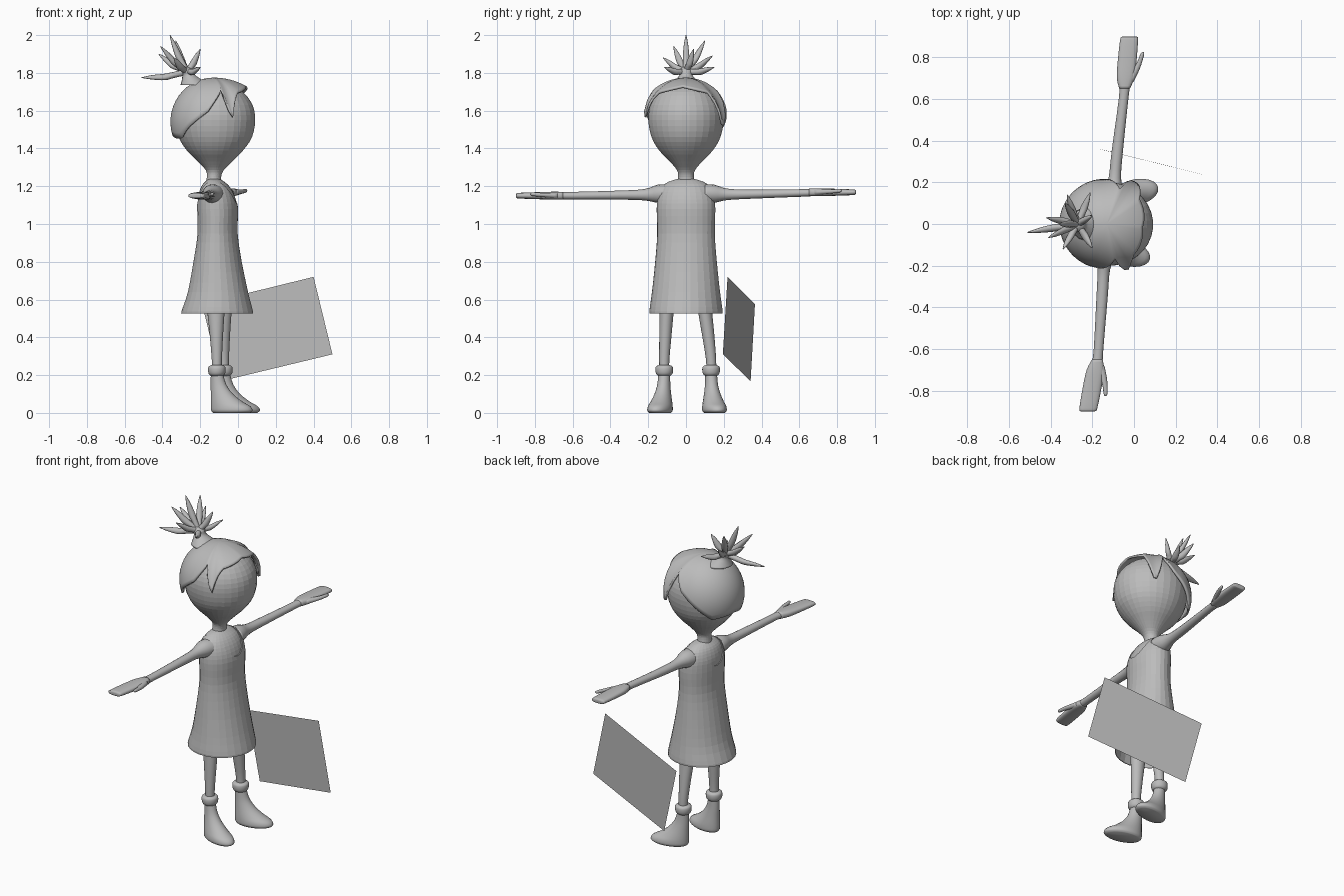
import bpy, bmesh, math
from mathutils import Vector as V

if "Cube" in bpy.data.objects:
    bpy.data.objects.remove(bpy.data.objects["Cube"])

grey = bpy.data.materials.new("plain grey")
grey.diffuse_color = (0.5, 0.5, 0.5, 1)
grey.use_nodes = True
grey.node_tree.nodes["Principled BSDF"].inputs["Base Color"].default_value = grey.diffuse_color

TURN = 0.1                                   # the figure is turned slightly about z
FWD = V((math.cos(TURN), -math.sin(TURN), 0))
SIDE = V((math.sin(TURN), math.cos(TURN), 0))
UP = V((0, 0, 1))


def finish(name, bm, smooth=False):
    bmesh.ops.recalc_face_normals(bm, faces=bm.faces)
    me = bpy.data.meshes.new(name)
    bm.to_mesh(me)
    bm.free()
    me.materials.append(grey)
    ob = bpy.data.objects.new(name, me)
    bpy.context.collection.objects.link(ob)
    if smooth:
        for p in me.polygons:
            p.use_smooth = True
    return ob


def spline(rows, k):
    """Catmull-Rom through rows of numbers, k steps per span."""
    out = []
    for i in range(len(rows) - 1):
        a, b, c, d = rows[max(i - 1, 0)], rows[i], rows[i + 1], rows[min(i + 2, len(rows) - 1)]
        for j in range(k):
            t = j / k
            out.append([0.5 * (2 * q + (r - p) * t + (2 * p - 5 * q + 4 * r - s) * t * t
                        + (3 * q - p - 3 * r + s) * t ** 3) for p, q, r, s in zip(a, b, c, d)])
    return out + [list(rows[-1])]


def loft(name, rows, u, v, n=24, k=3, power=1.0, smooth=False):
    """Closed skin over elliptical rings; row = x, y, z, radius along u, radius along v."""
    bm = bmesh.new()
    rings = []
    for x, y, z, ru, rv in spline(rows, k):
        ring = []
        for i in range(n):
            a = 2 * math.pi * i / n
            c, s = math.cos(a), math.sin(a)
            c, s = math.copysign(abs(c) ** power, c), math.copysign(abs(s) ** power, s)
            ring.append(bm.verts.new(V((x, y, z)) + u * c * ru + v * s * rv))
        rings.append(ring)
    for a, b in zip(rings, rings[1:]):
        for i in range(n):
            bm.faces.new((a[i], a[(i + 1) % n], b[(i + 1) % n], b[i]))
    bm.faces.new(rings[0])
    bm.faces.new(rings[-1])
    return finish(name, bm, smooth)


# Head and neck
loft("head", [(-.13, 0, 1.2, .042, .05), (-.127, 0, 1.25, .038, .042), (-.123, 0, 1.285, .048, .048),
              (-.122, 0, 1.33, .09, .085), (-.122, 0, 1.39, .15, .143), (-.12, 0, 1.46, .195, .183),
              (-.12, 0, 1.55, .212, .2), (-.12, 0, 1.63, .198, .188), (-.122, 0, 1.7, .148, .145),
              (-.125, 0, 1.735, .08, .08), (-.125, 0, 1.745, .01, .01)], FWD, SIDE, 32)

# Torso skin seen at the neckline, and the dress over it
TORSO = [(-.108, 0, .95, .106, .153), (-.108, 0, 1.08, .108, .156), (-.114, 0, 1.15, .1, .148),
         (-.12, 0, 1.2, .078, .125), (-.124, 0, 1.228, .05, .085), (-.126, 0, 1.238, .035, .05)]
loft("torso", [(x, y, z, a - .005, b - .005) for x, y, z, a, b in TORSO], FWD, SIDE, 28)
dress = loft("dress", [(-.108, 0, .85, .1, .14), (-.108, 0, .7, .14, .165), (-.11, 0, .545, .182, .185),
                       (-.11, 0, .538, .19, .195), (-.106, 0, .64, .16, .181),
                       (-.108, 0, .8, .128, .164)] + TORSO, FWD, SIDE, 28)
cutter = loft("neckline_cutter", [(-.6, 0, 1.21, .085, .11), (.4, 0, 1.21, .085, .11)],
              V((0, 1, 0)), UP, 28, 1)
cutter.hide_render = True
cutter.hide_set(True)
cut = dress.modifiers.new("neckline", 'BOOLEAN')
cut.operation = 'DIFFERENCE'
cut.object = cutter

# Arms, hands and thumbs
X = V((1, 0, 0))
loft("left_arm", [(-.1, .1, 1.16, .06, .05), (-.098, .15, 1.16, .05, .048), (-.092, .22, 1.157, .03, .03),
                  (-.08, .35, 1.158, .027, .024), (-.05, .6, 1.164, .023, .02),
                  (-.045, .66, 1.165, .026, .02)], X, UP, 16, smooth=True)
loft("right_arm", [(-.13, -.1, 1.16, .06, .05), (-.137, -.15, 1.16, .05, .048), (-.145, -.22, 1.155, .03, .03),
                   (-.153, -.35, 1.153, .027, .024), (-.17, -.6, 1.15, .023, .02),
                   (-.176, -.66, 1.15, .026, .02)], X, UP, 16, smooth=True)
for side, s, z, wrist, tip in (("left", 1, 1.168, -.045, -.022), ("right", -1, 1.15, -.176, -.222)):
    def at(t, off, dz, ru, rv):
        return (wrist + (tip - wrist) * t + off, s * (.65 + .25 * t), z + dz, ru, rv)
    loft(side + "_hand", [at(0, 0, 0, .026, .02), at(.2, 0, 0, .042, .021), at(.5, 0, 0, .045, .019),
                          at(.93, 0, 0, .043, .015), at(.99, 0, 0, .036, .011), at(1, 0, 0, .02, .004)],
         X, UP, 20, power=.75, smooth=True)
    loft(side + "_thumb", [at(.12, .02, 0, .02, .016), at(.35, .045, .003, .017, .013),
                           at(.5, .06, .005, .012, .011), at(.66, .07, .008, .009, .009),
                           at(.7, .072, .009, .002, .002)], X, UP, 10, smooth=True)

# Legs, boots and cuffs, feet splayed outwards
for side, ax, ay, hx, hy, d in (("left", -.075, .133, -.08, .1, .22), ("right", -.112, -.115, -.117, -.102, -.28)):
    f = V((math.cos(d), math.sin(d), 0))
    g = V((-f.y, f.x, 0))
    loft(side + "_leg", [(ax, ay, .2, .026, .026), (ax, ay, .28, .027, .027),
                         ((ax + hx) / 2, (ay + hy) / 2, .42, .036, .033), (hx, hy, .56, .047, .038),
                         (hx, hy, .72, .05, .042)], FWD, SIDE, 20, smooth=True)
    loft(side + "_boot", [(ax + f.x * o, ay + f.y * o, z, a, b) for z, o, a, b in
                          ((0, .08, .1, .052), (.012, .083, .113, .062), (.035, .076, .108, .061),
                           (.06, .054, .086, .054), (.1, .028, .06, .043), (.15, .009, .042, .034),
                           (.21, 0, .032, .031))], f, g, 24, smooth=True)
    loft(side + "_boot_cuff", [(ax, ay, z, r, r) for z, r in
                               ((.195, .03), (.205, .042), (.225, .047), (.245, .044), (.253, .028))],
         f, g, 24, smooth=True)

# Hair cap: shell over the head whose lower edge follows azimuth (degrees) -> polar angle
EDGE = [(-180, 107), (-150, 112), (-138, 112), (-122, 98), (-92, 76), (-72, 47), (-66, 70), (-61, 88),
        (-55, 64), (-45, 53), (0, 43), (45, 53), (54, 72), (62, 100), (70, 75), (76, 50), (92, 74),
        (122, 98), (140, 112), (180, 107)]


def edge(p):
    for (a, x), (b, y) in zip(EDGE, EDGE[1:]):
        if a <= p <= b:
            return x + (y - x) * (p - a) / (b - a)


bm = bmesh.new()
COLS, ROWS = 90, 14
top = bm.verts.new((-.13, 0, 1.775))
grid = []
for c in range(COLS):
    p = -180 + 360 * c / COLS
    brim = min(1, max(0, (100 - abs(p)) / 35)) * .11
    column = []
    for r in range(1, ROWS + 1):
        th, ph, t = math.radians(edge(p) * r / ROWS), math.radians(p), r / ROWS
        k = 1 + brim * t * t
        column.append(bm.verts.new(V((-.13, 0, 1.54)) + FWD * (.228 * k * math.sin(th) * math.cos(ph))
                                   + SIDE * (.218 * k * math.sin(th) * math.sin(ph))
                                   + UP * (.235 * k * math.cos(th))))
    grid.append(column)
for c in range(COLS):
    a, b = grid[c], grid[(c + 1) % COLS]
    bm.faces.new((top, a[0], b[0]))
    for r in range(ROWS - 1):
        bm.faces.new((a[r], a[r + 1], b[r + 1], b[r]))
shell = finish("hair_cap", bm, True).modifiers.new("thickness", 'SOLIDIFY')
shell.thickness = .012

# Tied tuft: knot and spiky locks
loft("hair_knot", [(-.225, 0, 1.735, .08, .08), (-.245, 0, 1.765, .052, .052), (-.262, 0, 1.79, .034, .034),
                   (-.272, 0, 1.815, .036, .036), (-.275, 0, 1.83, .015, .015)], FWD, SIDE, 16, smooth=True)
TIPS = [(-.51, -.04, 1.775), (-.36, 0, 2.0), (-.41, -.065, 1.94), (-.33, .1, 1.97), (-.2, .04, 1.925),
        (-.34, -.12, 1.88), (-.2, -.115, 1.83), (-.21, .15, 1.83), (-.42, .03, 1.9), (-.32, .14, 1.89)]
root = V((-.27, 0, 1.805))
for i, tip in enumerate(TIPS):
    tip = V(tip)
    d = (tip - root).normalized()
    u = d.orthogonal().normalized()
    mid = root.lerp(tip, .5) - UP * .012
    loft(f"hair_lock_{i + 1}", [(*root, .016, .016), (*root.lerp(mid, .6), .016, .016), (*mid, .019, .015),
                                (*mid.lerp(tip, .55), .013, .01), (*tip, .002, .002)],
         u, d.cross(u), 10, smooth=True)

# Loose flat panel beside the figure
bm = bmesh.new()
bm.faces.new([bm.verts.new(p) for p in ((.4, .22, .72), (.5, .195, .31), (-.09, .342, .168), (-.19, .365, .575))])
finish("flat_panel", bm)
